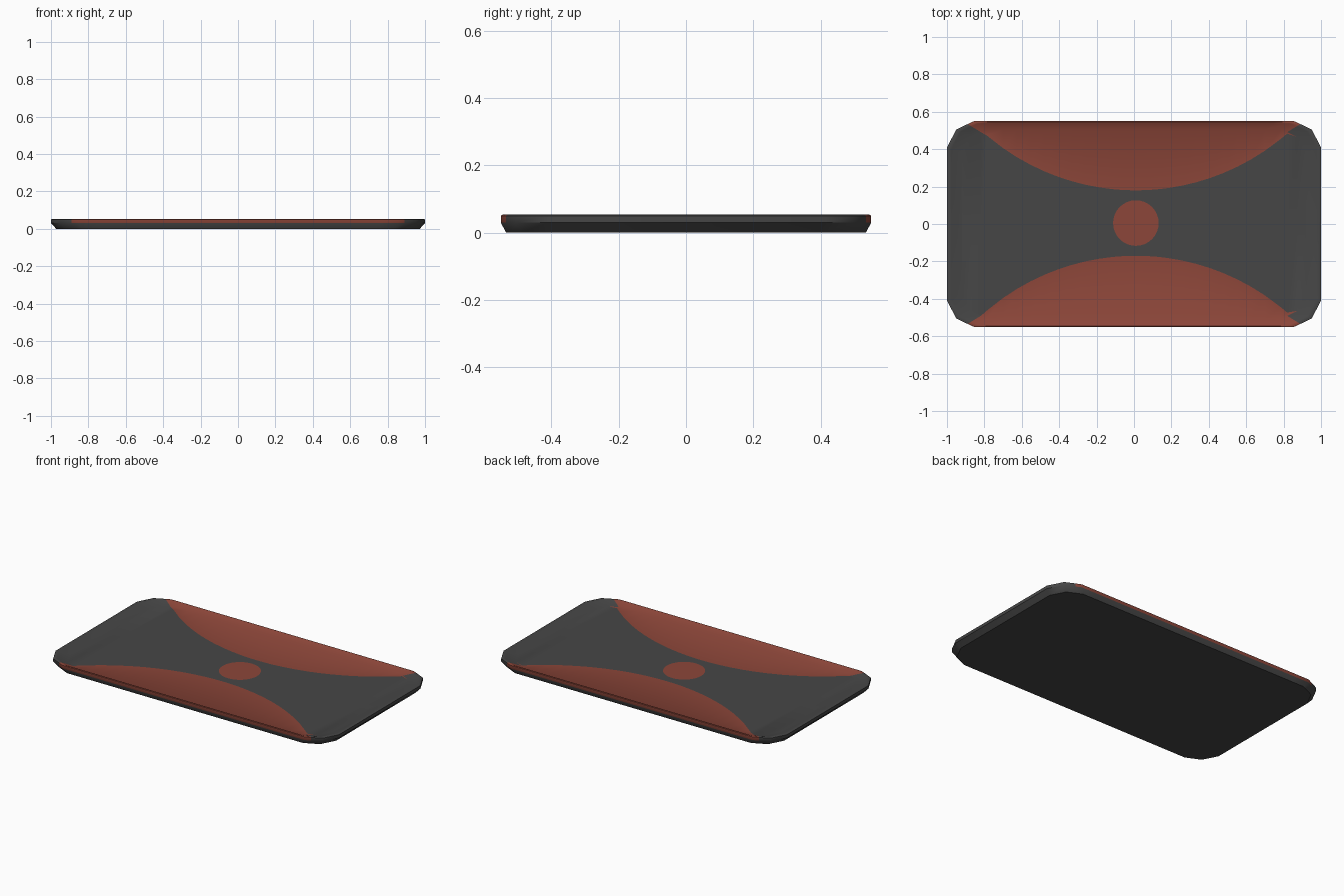
import bpy, bmesh, math

if "Cube" in bpy.data.objects:
    bpy.data.objects.remove(bpy.data.objects["Cube"])

def material(name, rgb):
    m = bpy.data.materials.new(name)
    m.diffuse_color = (*rgb, 1)
    m.use_nodes = True
    m.node_tree.nodes["Principled BSDF"].inputs["Base Color"].default_value = m.diffuse_color
    return m

# Half outline: half-width in y for each x, with chamfered corners
CORNER = [(0.855, 0.55), (0.89, 0.534), (0.95, 0.505), (1.0, 0.41)]
FLOOR = 0.92          # scale of the recessed floor
FLOOR_Z = 0.033

def half_width(x):
    x = abs(x)
    if x <= CORNER[0][0]:
        return CORNER[0][1]
    for (x0, y0), (x1, y1) in zip(CORNER, CORNER[1:]):
        if x <= x1 + 1e-6:
            return y0 + (y1 - y0) * (x - x0) / (x1 - x0)
    return CORNER[-1][1]

# Painted curves, measured on the floor
CX, CY, CR, ARC_R = 0.01, 0.005, 0.122, 1.23

def arc(x, apex):
    return apex + ARC_R - math.sqrt(ARC_R ** 2 - (x - CX) ** 2)

def disc(x):
    return math.sqrt(max(0, CR ** 2 - (x - CX) ** 2))

# Column positions: corner points, arc samples and disc samples
xs = {round(s * x, 5) for x, _ in CORNER for s in (-1, 1)}
xs |= {round(s * (0.2 + 0.08 * i), 5) for i in range(8) for s in (-1, 1)}
xs |= {round((CX + CR * math.cos(math.pi * i / 16)) / FLOOR, 5) for i in range(17)}
xs = sorted(xs)

bm = bmesh.new()

def face(points, mat):
    pts = []
    for p in points:
        if not any((p[0] - q[0]) ** 2 + (p[1] - q[1]) ** 2 + (p[2] - q[2]) ** 2 < 1e-9 for q in pts):
            pts.append(p)
    if len(pts) > 2:
        f = bm.faces.new([bm.verts.new(p) for p in pts])
        f.material_index = mat

# Recessed floor: columns split at the painted curves
def breaks(u):
    x, w = u * FLOOR, half_width(u) * FLOOR
    h = disc(x)
    return [(x, y, FLOOR_Z) for y in
            (-w, max(-w, -arc(x, 0.17)), CY - h, CY + h, min(w, arc(x, 0.18)), w)]

for a, b in zip(xs, xs[1:]):
    p, q = breaks(a), breaks(b)
    for k, mat in enumerate((1, 0, 1, 0, 1)):
        face([p[k], q[k], q[k + 1], p[k + 1]], mat)

# Rings: inner wall, rim, outer wall and bevelled underside
outline = [(x, -half_width(x)) for x in xs] + [(x, half_width(x)) for x in reversed(xs)]
rings = [(FLOOR, FLOOR_Z), (0.977, 0.05), (0.99, 0.053), (1.0, 0.05), (1.0, 0.03), (0.972, 0.0)]
n = len(outline)
for r, ((s0, z0), (s1, z1)) in enumerate(zip(rings, rings[1:])):
    for i in range(n):
        a, b = outline[i], outline[(i + 1) % n]
        red = r < 4 and max(abs(a[0]), abs(b[0])) < 0.9
        face([(a[0] * s1, a[1] * s1, z1), (b[0] * s1, b[1] * s1, z1),
              (b[0] * s0, b[1] * s0, z0), (a[0] * s0, a[1] * s0, z0)], int(red))

# Flat underside
s, z = rings[-1]
face([(x * s, y * s, z) for x, y in reversed(outline)], 0)

bmesh.ops.remove_doubles(bm, verts=bm.verts, dist=1e-5)
bmesh.ops.recalc_face_normals(bm, faces=bm.faces)
mesh = bpy.data.meshes.new("tray")
bm.to_mesh(mesh)
bm.free()
mesh.materials.append(material("dark grey", (0.061, 0.061, 0.061)))
mesh.materials.append(material("brick red", (0.262, 0.061, 0.041)))
tray = bpy.data.objects.new("tray", mesh)
bpy.context.collection.objects.link(tray)
bpy.context.view_layer.objects.active = tray
tray.select_set(True)
bpy.ops.object.shade_smooth_by_angle(angle=math.radians(40))
